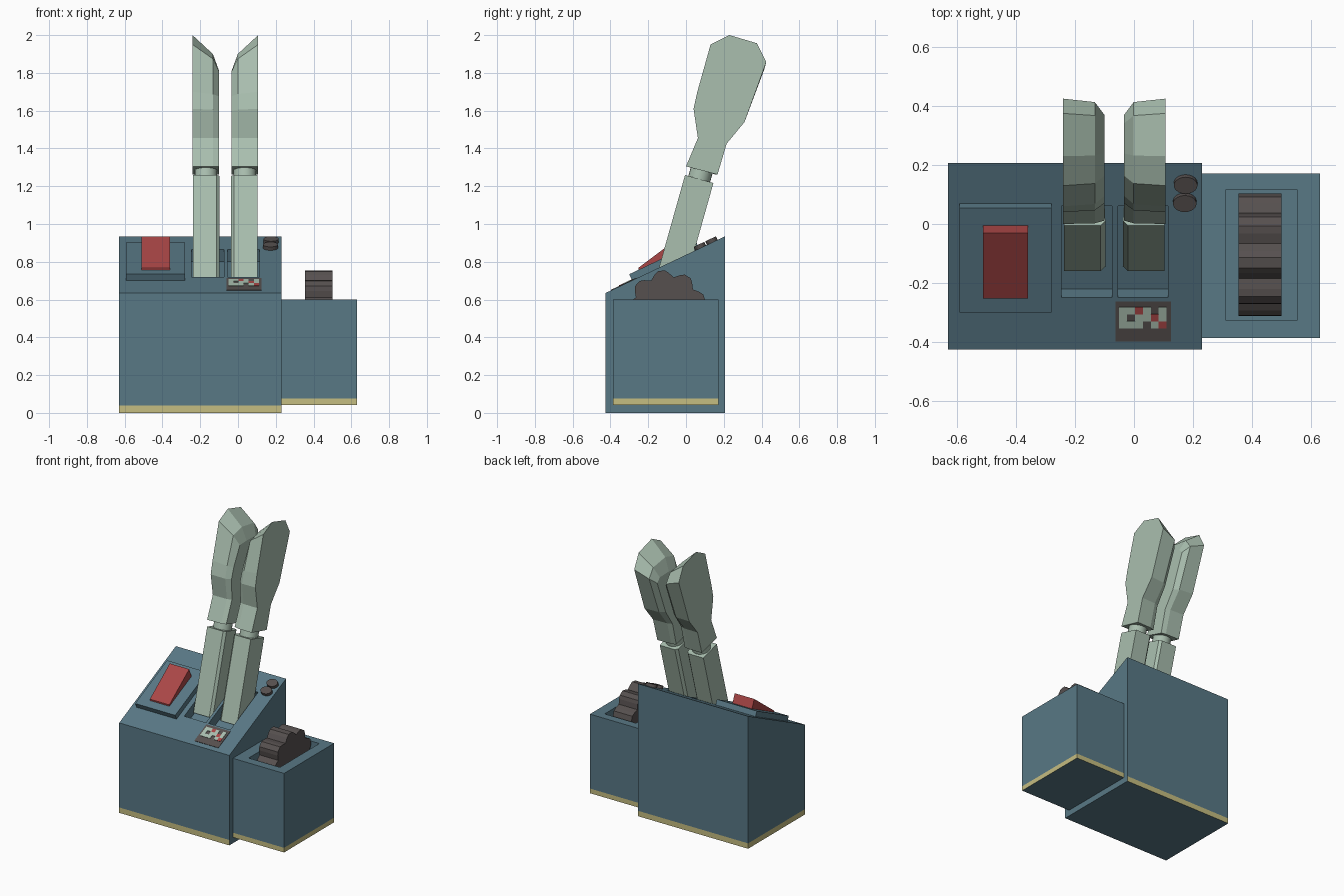
import bpy, bmesh, math
from mathutils import Matrix, Vector

if "Cube" in bpy.data.objects:
    bpy.data.objects.remove(bpy.data.objects["Cube"])

SLOPE = math.atan2(0.30, 0.63)
TILT = math.radians(15.7)


def material(name, rgb):
    m = bpy.data.materials.new(name)
    m.diffuse_color = (*rgb, 1)
    m.use_nodes = True
    m.node_tree.nodes["Principled BSDF"].inputs["Base Color"].default_value = m.diffuse_color
    return m


BLUE = material("slate blue", (0.098, 0.188, 0.235))
YELLOW = material("pale yellow", (0.56, 0.51, 0.22))
GREEN = material("sage green", (0.40, 0.52, 0.43))
RED = material("dull red", (0.40, 0.062, 0.062))
GREY = material("dark grey", (0.093, 0.080, 0.078))


def finish(name, bm, *mats):
    bmesh.ops.recalc_face_normals(bm, faces=bm.faces)
    me = bpy.data.meshes.new(name)
    bm.to_mesh(me)
    bm.free()
    ob = bpy.data.objects.new(name, me)
    bpy.context.collection.objects.link(ob)
    for m in mats:
        me.materials.append(m)
    return ob


def loft(rings):
    """Skin closed rings of points and cap both ends."""
    bm = bmesh.new()
    vs = [[bm.verts.new(p) for p in r] for r in rings]
    n = len(vs[0])
    for a, b in zip(vs, vs[1:]):
        for i in range(n):
            j = (i + 1) % n
            bm.faces.new((a[i], a[j], b[j], b[i]))
    bm.faces.new(vs[0])
    bm.faces.new(vs[-1])
    return bm


def extrude_x(profile, x0, x1):
    return loft([[(x, y, z) for y, z in profile] for x in (x0, x1)])


def slope_frame(y):
    """Local frame lying on the sloped panel at depth y."""
    z = 0.635 + (y + 0.425) * math.tan(SLOPE)
    return Matrix.Translation((0, y, z)) @ Matrix.Rotation(SLOPE, 4, 'X')


def slope_box(name, x0, x1, y0, y1, low, high, mat):
    """Box on the panel; low and high are heights above its surface."""
    length = (y1 - y0) / math.cos(SLOPE)
    bm = extrude_x([(0, low), (length, low), (length, high), (0, high)], x0, x1)
    bmesh.ops.transform(bm, matrix=slope_frame(y0), verts=bm.verts)
    return finish(name, bm, mat)


def stripe(bm, height, skip_right=False):
    """Cut the walls at a height and colour the band below."""
    bmesh.ops.recalc_face_normals(bm, faces=bm.faces)
    bmesh.ops.bisect_plane(bm, geom=bm.verts[:] + bm.edges[:] + bm.faces[:],
                           plane_co=(0, 0, height), plane_no=(0, 0, 1))
    bm.normal_update()
    for f in bm.faces:
        wall = abs(f.normal.z) < 0.5 and not (skip_right and f.normal.x > 0.5)
        if wall and f.calc_center_median().z < height:
            f.material_index = 1


def cut(ob, cutter):
    mod = ob.modifiers.new("cut", 'BOOLEAN')
    mod.object = cutter
    mod.operation = 'DIFFERENCE'
    mod.solver = 'EXACT'
    bpy.context.view_layer.objects.active = ob
    bpy.ops.object.modifier_apply(modifier=mod.name)
    bpy.data.objects.remove(cutter)


# Main console with sloped panel and two lever slots
bm = extrude_x([(-0.425, 0), (0.207, 0), (0.207, 0.935), (-0.425, 0.635)], -0.63, 0.23)
stripe(bm, 0.038, skip_right=True)
console = finish("console", bm, BLUE, YELLOW)
for x in (-0.16, 0.03):
    cut(console, slope_box("slot_cutter", x - 0.085, x + 0.085, -0.25, 0.06, -0.07, 0.1, BLUE))

# Side box with wheel pocket
bm = extrude_x([(-0.386, 0.042), (0.172, 0.042), (0.172, 0.6), (-0.386, 0.6)], 0.23, 0.63)
stripe(bm, 0.075)
side_box = finish("side_box", bm, BLUE, YELLOW)
bm = extrude_x([(-0.325, 0.45), (0.115, 0.45), (0.115, 0.7), (-0.325, 0.7)], 0.31, 0.555)
cut(side_box, finish("pocket_cutter", bm, BLUE))

# Ridged thumb wheel
ring = []
for k in range(9):
    for off, r in ((0, 0.176), (9, 0.197), (15, 0.21), (25, 0.21), (31, 0.197)):
        a = math.radians(78 + 40 * k + off)
        ring.append((-0.102 + r * math.cos(a), 0.545 + r * math.sin(a)))
finish("thumb_wheel", extrude_x(ring, 0.355, 0.50), GREY)

# Rocker switch on its raised pad
slope_box("switch_pad", -0.592, -0.28, -0.285, 0.07, -0.01, 0.036, BLUE)
finish("rocker_switch", extrude_x([(-0.25, 0.745), (-0.252, 0.768), (-0.03, 0.935),
                                   (0.0, 0.865)], -0.512, -0.36), RED)

# Round buttons
for i, (x, y) in enumerate(((0.175, 0.139), (0.172, 0.077))):
    bm = bmesh.new()
    bmesh.ops.create_cone(bm, cap_ends=True, segments=20, radius1=0.04, radius2=0.04, depth=0.022)
    bmesh.ops.transform(bm, matrix=slope_frame(y) @ Matrix.Translation((0, 0, 0.009))
                        @ Matrix.Diagonal((1, 0.78, 1, 1)), verts=bm.verts)
    bmesh.ops.translate(bm, vec=(x, 0, 0), verts=bm.verts)
    finish(f"button_{i + 1}", bm, GREY)

# Small display with a mosaic of tiles
slope_box("display_frame", -0.062, 0.125, -0.397, -0.262, -0.006, 0.003, GREY)
tiles = ("GGRGDG", "GDGGRG", "GGGDGR")
for r, row in enumerate(tiles):
    for c, key in enumerate(row):
        if key == "D":
            continue
        x, y = -0.05 + c * 0.0267, -0.304 - r * 0.024
        slope_box(f"display_tile_{r}_{c}", x, x + 0.0267, y, y + 0.024, 0.0, 0.006,
                  RED if key == "R" else GREEN)

# Twin levers, mirrored about the middle between them
HANDLE = [(0.0, 1.305), (0.167, 1.262), (0.215, 1.425), (0.31, 1.54), (0.425, 1.857),
          (0.375, 1.957), (0.23, 2.0), (0.13, 1.95), (0.06, 1.70), (0.04, 1.61), (0.063, 1.455)]
MID = -0.067


def handle_ring(x, squeeze, drop):
    pts = []
    for y, z in HANDLE:
        axis = 0.083 + 0.25 * (z - 1.28)
        s = max(0, (z - 1.26) / 0.74)
        k = 1 + (squeeze - 1) * min(1, 0.4 + s)
        pts.append((x, axis + (y - axis) * k, z - drop * s ** 4))
    return pts


for side, label in ((-1, "left"), (1, "right")):
    def sx(d):
        return MID + side * d

    # Shaft: chamfered bar, local z along the lever
    top = Matrix.Translation((0, 0.07, 1.238)) @ Matrix.Rotation(-TILT, 4, 'X')
    section = [(0.17, -0.078), (0.17, 0.078), (0.052, 0.078), (0.036, 0.062),
               (0.030, -0.062), (0.046, -0.078)]
    bm = loft([[(sx(d), 0, 0) and top @ Vector((sx(d), y, h)) for d, y in section]
               for h in (-0.57, 0)])
    finish(f"{label}_lever_shaft", bm, GREEN)

    # Round neck
    bm = bmesh.new()
    bmesh.ops.create_cone(bm, cap_ends=True, segments=20, radius1=0.06, radius2=0.06, depth=0.11)
    bmesh.ops.transform(bm, matrix=Matrix.Translation((sx(0.103), 0, 0)) @ top
                        @ Matrix.Translation((0, 0, 0.025)), verts=bm.verts)
    neck = finish(f"{label}_lever_neck", bm, GREEN)
    bpy.ops.object.select_all(action='DESELECT')
    neck.select_set(True)
    bpy.context.view_layer.objects.active = neck
    bpy.ops.object.shade_smooth_by_angle()

    # Handle: flat outside, chamfered towards the other lever
    bm = loft([handle_ring(sx(0.174), 1.0, 0.0), handle_ring(sx(0.066), 0.94, 0.10),
               handle_ring(sx(0.033), 0.72, 0.19)])
    finish(f"{label}_lever_handle", bm, GREEN)
